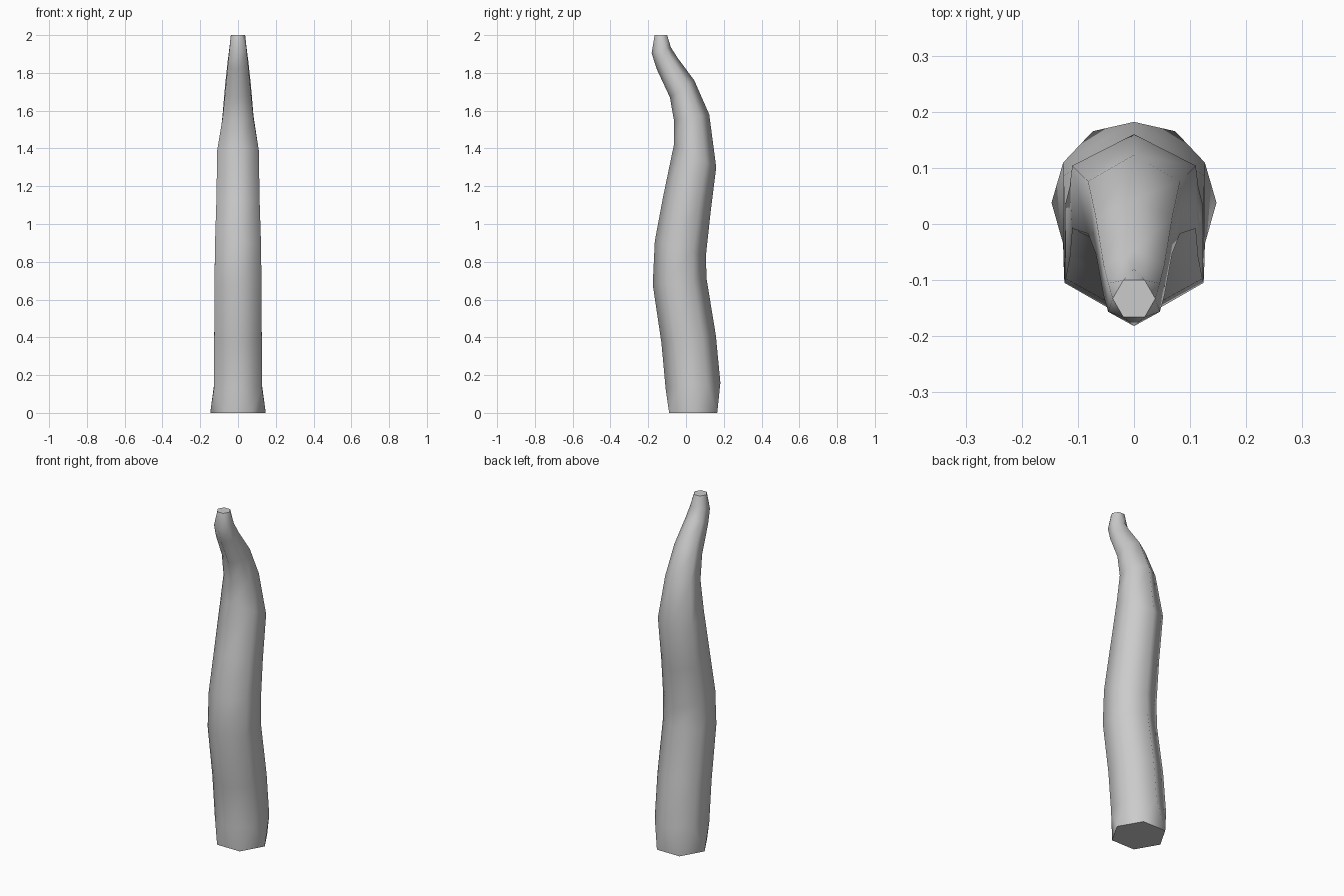
import bpy, bmesh
from math import sin, cos, radians
from mathutils import Vector

if "Cube" in bpy.data.objects:
    bpy.data.objects.remove(bpy.data.objects["Cube"])

# Tilted cross-sections: (front y, front z, back y, back z)
SECTIONS = [
    (-0.108, 0.13, 0.182, 0.16),
    (-0.130, 0.37, 0.158, 0.41),
    (-0.176, 0.68, 0.109, 0.71),
    (-0.165, 0.91, 0.105, 0.83),
    (-0.122, 1.14, 0.130, 1.06),
    (-0.064, 1.42, 0.160, 1.30),
    (-0.064, 1.55, 0.123, 1.58),
    (-0.085, 1.67, 0.044, 1.76),
    (-0.155, 1.82, -0.045, 1.88),
    (-0.182, 1.905, -0.080, 1.935),
]


def end_ring(bm, y, z, r):
    # level hexagon with corners on +-x
    return [bm.verts.new((r * cos(radians(60 * i)), y + r * sin(radians(60 * i)), z))
            for i in range(6)]


def tilted_ring(bm, fy, fz, by, bz):
    # hexagon with corners at the front and back
    front, back = Vector((0, fy, fz)), Vector((0, by, bz))
    mid, half = (front + back) / 2, (back - front) / 2
    side = Vector((half.length, 0, 0))
    angles = [radians(30 + 60 * i) for i in range(6)]
    return [bm.verts.new(mid + side * cos(a) + half * sin(a)) for a in angles]


bm = bmesh.new()
bottom = end_ring(bm, 0.038, 0, 0.147)
rings = [tilted_ring(bm, *s) for s in SECTIONS]
top = end_ring(bm, -0.133, 2.0, 0.038)

# Tube walls
for a, b in zip(rings, rings[1:]):
    for i in range(6):
        j = (i + 1) % 6
        bm.faces.new((a[i], a[j], b[j], b[i]))

# Ends where the hexagon turns by half a side
for i in range(6):
    j = (i + 1) % 6
    low, high = rings[0], rings[-1]
    bm.faces.new((bottom[i], bottom[j], low[i]))
    bm.faces.new((bottom[j], low[j], low[i]))
    bm.faces.new((high[i], top[j], top[i]))
    bm.faces.new((high[i], high[j], top[j]))

for f in bm.faces:
    f.smooth = True

# Flat caps with crisp rims
for loop in (bottom[::-1], top):
    cap = bm.faces.new(loop)
    cap.smooth = False
    for e in cap.edges:
        e.smooth = False

bmesh.ops.recalc_face_normals(bm, faces=bm.faces[:])
mesh = bpy.data.meshes.new("tentacle")
bm.to_mesh(mesh)
bm.free()
tentacle = bpy.data.objects.new("tentacle", mesh)
bpy.context.collection.objects.link(tentacle)
